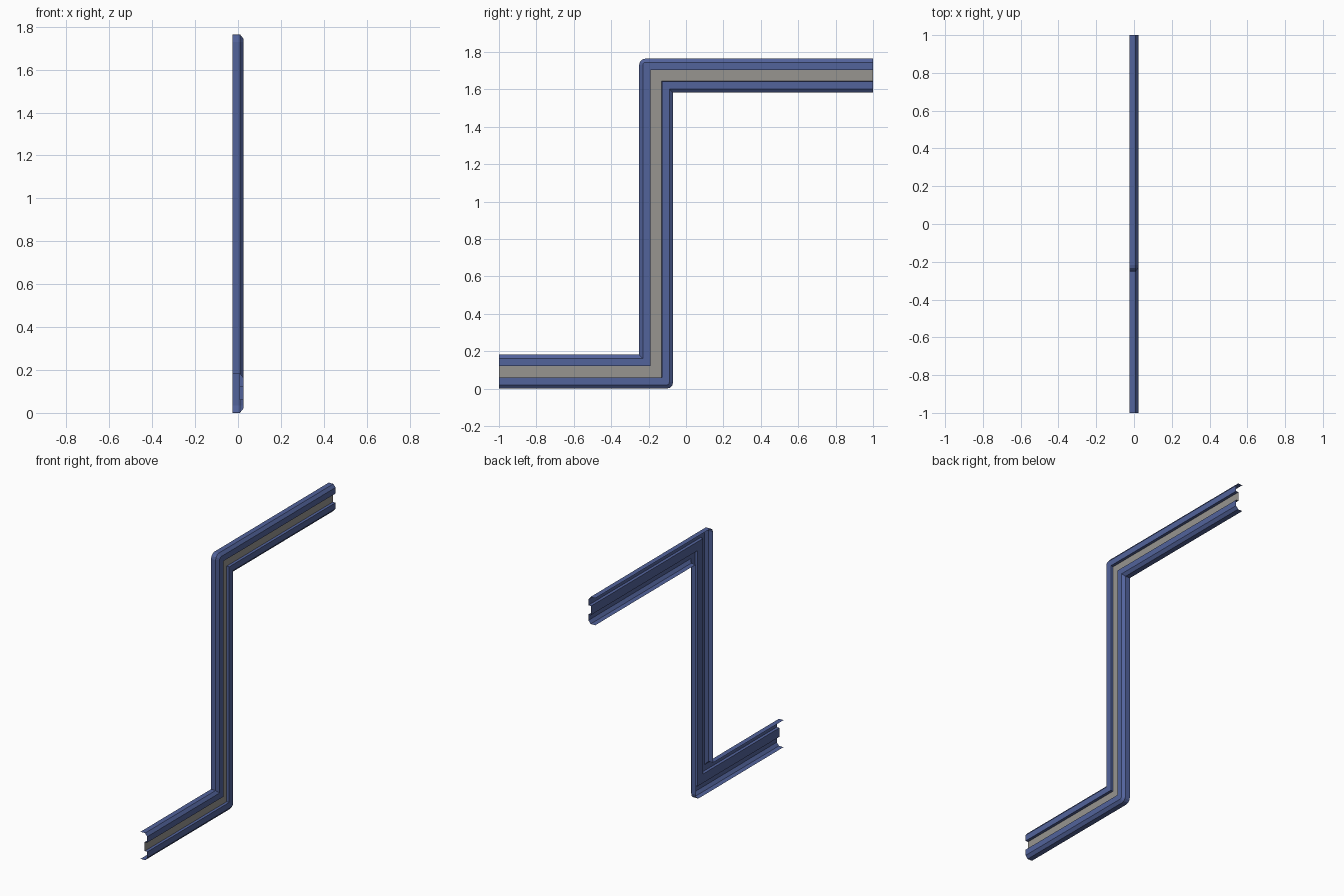
import bpy, bmesh, math

if "Cube" in bpy.data.objects:
    bpy.data.objects.remove(bpy.data.objects["Cube"])

H = 0.091                        # half width of the rail
Z_LOW, Y_LEG, Z_HIGH = H, -0.16, 1.674
R_OUT, SEG = 0.035, 3            # outer elbow radius and facets


def material(name, col):
    m = bpy.data.materials.new(name)
    m.diffuse_color = (*col, 1)
    m.use_nodes = True
    m.node_tree.nodes["Principled BSDF"].inputs["Base Color"].default_value = m.diffuse_color
    return m


def elbow(y, z, sy, sz, r):
    # rounded corner whose outside points towards (sy, sz)
    cy, cz = y - sy * r, z - sz * r
    return [(cy + sy * r * math.sin(a), cz + sz * r * math.cos(a))
            for a in (i * math.pi / 2 / SEG for i in range(SEG + 1))]


def path(d):
    # Z-shaped run, offset sideways by d; only outside bends are rounded
    r_low = max(0, -d - H + R_OUT)
    r_high = max(0, d - H + R_OUT)
    low = elbow(Y_LEG - d, Z_LOW + d, 1, -1, r_low)
    high = elbow(Y_LEG - d, Z_HIGH + d, -1, 1, r_high)[::-1]
    return [(-1, Z_LOW + d)] + low + high + [(1, Z_HIGH + d)]


def sweep(name, profile, mat):
    bm = bmesh.new()
    rows = [[bm.verts.new((x, y, z)) for y, z in path(d)] for x, d in profile]
    for a, b in zip(rows, rows[1:]):
        for i in range(len(a) - 1):
            bm.faces.new((a[i], a[i + 1], b[i + 1], b[i]))
    bmesh.ops.remove_doubles(bm, verts=bm.verts, dist=1e-5)
    bmesh.ops.recalc_face_normals(bm, faces=bm.faces)
    # the outside of the rail faces +x
    if sum(f.normal.x * f.calc_area() for f in bm.faces) < 0:
        bmesh.ops.reverse_faces(bm, faces=bm.faces)
    me = bpy.data.meshes.new(name)
    bm.to_mesh(me)
    bm.free()
    me.materials.append(mat)
    ob = bpy.data.objects.new(name, me)
    bpy.context.collection.objects.link(ob)
    return ob


blue = material("blue_paint", (0.085, 0.125, 0.33))
grey = material("grey_strip", (0.31, 0.30, 0.28))

# Folded sheet: flange, chamfer, crest, then the central groove, mirrored
half = [(-0.025, H), (0.009, H), (0.025, H - 0.02), (0.025, 0.031), (0.006, 0.030)]
sweep("folded_rail", half + [(x, -d) for x, d in reversed(half)], blue)

# Grey band lying in the groove
sweep("groove_strip", [(0.007, 0.030), (0.007, -0.030)], grey)
